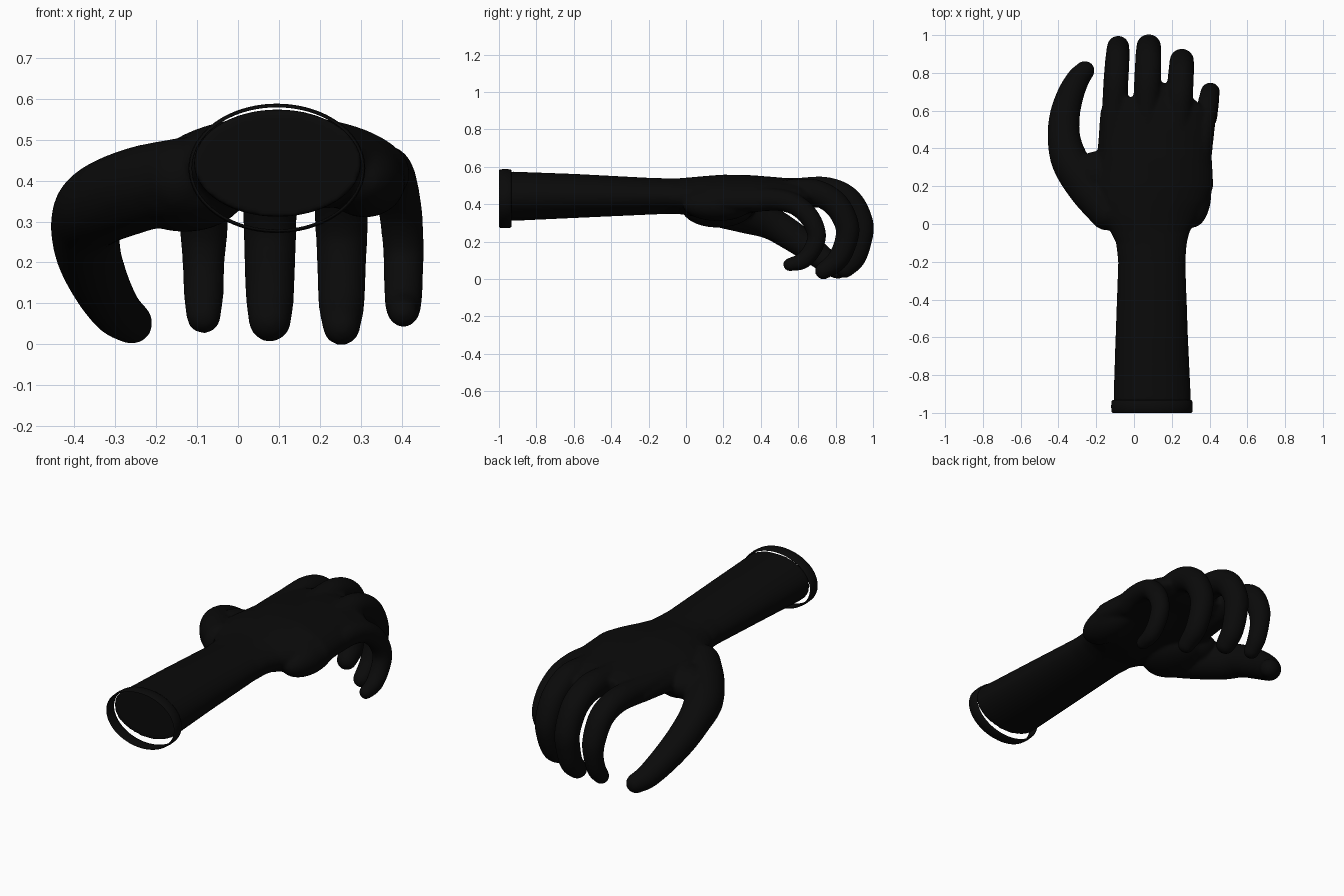
import bpy, bmesh, math
from mathutils import Vector, Matrix

black = bpy.data.materials.new("soft black")
black.diffuse_color = (0.003, 0.003, 0.003, 1)


def spline(keys, steps):
    """Catmull-Rom samples through keys of (x, y, z, radius)."""
    k = [Vector(p) for p in keys]
    k = [2 * k[0] - k[1]] + k + [2 * k[-1] - k[-2]]
    out = []
    for i in range(1, len(k) - 2):
        a, b, c, d = k[i - 1:i + 3]
        for s in range(steps):
            t = s / steps
            out.append(0.5 * (2 * b + (c - a) * t + (2 * a - 5 * b + 4 * c - d) * t * t
                              + (3 * b - a - 3 * c + d) * t ** 3))
    return out + [k[-2]]


def add_digit(bm, keys):
    """Rounded finger: closely packed balls along a smooth path, fused by the remesh."""
    for x, y, z, r in spline(keys, 9):
        bmesh.ops.create_icosphere(bm, subdivisions=3, radius=r,
                                   matrix=Matrix.Translation((x, y, z)))


def add_ball(bm, loc, size):
    bmesh.ops.create_icosphere(bm, subdivisions=4, radius=1,
                               matrix=Matrix.Translation(loc) @ Matrix.Diagonal((*size, 1)))


def add_loft(bm, sections, n=48):
    """Closed loft of oval sections (y, x0, x1, z0, z1, arch)."""
    rings = []
    for y, x0, x1, z0, z1, arch in sections:
        ring = []
        for i in range(n):
            a = 2 * math.pi * i / n
            c, s = math.cos(a), math.sin(a)
            e = 2 / (2 + 0.5 * min(1, arch * 20))
            u = math.copysign(abs(c) ** e, c)
            v = math.copysign(abs(s) ** e, s)
            ring.append(bm.verts.new(((x0 + x1) / 2 + u * (x1 - x0) / 2, y,
                                      (z0 + z1) / 2 + v * (z1 - z0) / 2 - arch * u * u)))
        rings.append(ring)
    for p, q in zip(rings, rings[1:]):
        for i in range(n):
            j = (i + 1) % n
            bm.faces.new((p[i], p[j], q[j], q[i]))
    bm.faces.new(rings[0][::-1])
    bm.faces.new(rings[-1])


def make_object(name, bm):
    bmesh.ops.recalc_face_normals(bm, faces=bm.faces)
    me = bpy.data.meshes.new(name)
    bm.to_mesh(me)
    bm.free()
    me.materials.append(black)
    for p in me.polygons:
        p.use_smooth = True
    ob = bpy.data.objects.new(name, me)
    bpy.context.collection.objects.link(ob)
    return ob


hand = bmesh.new()

# forearm, wrist and palm
add_loft(hand, [
    (-0.945, -0.108, 0.302, 0.311, 0.575, 0),
    (-0.90, -0.108, 0.300, 0.312, 0.573, 0),
    (-0.60, -0.098, 0.286, 0.326, 0.562, 0),
    (-0.20, -0.084, 0.272, 0.344, 0.541, 0),
    (-0.10, -0.095, 0.280, 0.348, 0.538, 0),
    (-0.04, -0.125, 0.295, 0.348, 0.538, 0.005),
    (0.04, -0.180, 0.345, 0.335, 0.545, 0.015),
    (0.12, -0.210, 0.395, 0.330, 0.552, 0.025),
    (0.20, -0.215, 0.420, 0.335, 0.558, 0.03),
    (0.35, -0.195, 0.412, 0.355, 0.555, 0.04),
    (0.50, -0.185, 0.406, 0.385, 0.543, 0.045),
    (0.60, -0.178, 0.390, 0.400, 0.532, 0.045),
    (0.67, -0.140, 0.310, 0.425, 0.515, 0.03)])

# fleshy pads at the thumb base and outer heel, thumb web, finger web
add_ball(hand, (-0.13, 0.17, 0.375), (0.15, 0.19, 0.10))
add_ball(hand, (0.31, 0.17, 0.40), (0.10, 0.19, 0.09))
add_ball(hand, (-0.20, 0.26, 0.395), (0.11, 0.125, 0.085))
add_ball(hand, (0.15, 0.68, 0.455), (0.04, 0.07, 0.05))

# thumb
add_digit(hand, [(-0.14, 0.065, 0.405, 0.10), (-0.245, 0.19, 0.378, 0.105),
                 (-0.335, 0.325, 0.342, 0.10), (-0.370, 0.45, 0.30, 0.088),
                 (-0.367, 0.57, 0.228, 0.081), (-0.338, 0.68, 0.15, 0.072),
                 (-0.298, 0.765, 0.083, 0.062), (-0.26, 0.812, 0.052, 0.052)])

# four fingers: (x at base, x at tip, side profile of y, z, radius)
fingers = [
    (-0.112, -0.084, [(0.40, 0.43, 0.070), (0.58, 0.44, 0.068), (0.75, 0.447, 0.067),
                      (0.87, 0.40, 0.065), (0.933, 0.29, 0.060), (0.936, 0.20, 0.052),
                      (0.91, 0.12, 0.049), (0.87, 0.068, 0.042)]),
    (0.063, 0.078, [(0.40, 0.47, 0.074), (0.58, 0.468, 0.073), (0.75, 0.474, 0.072),
                    (0.87, 0.42, 0.070), (0.936, 0.30, 0.066), (0.93, 0.20, 0.063),
                    (0.90, 0.11, 0.059), (0.85, 0.058, 0.052)]),
    (0.228, 0.253, [(0.40, 0.455, 0.072), (0.55, 0.46, 0.072), (0.69, 0.462, 0.071),
                    (0.80, 0.40, 0.069), (0.860, 0.29, 0.065), (0.855, 0.20, 0.061),
                    (0.81, 0.102, 0.057), (0.735, 0.043, 0.046)]),
    (0.348, 0.404, [(0.36, 0.42, 0.064), (0.47, 0.425, 0.060), (0.58, 0.40, 0.057),
                    (0.66, 0.33, 0.054), (0.698, 0.24, 0.051), (0.68, 0.165, 0.049),
                    (0.625, 0.098, 0.045), (0.555, 0.077, 0.036)]),
]
for xb, xt, prof in fingers:
    add_digit(hand, [(xb + (xt - xb) * min(1, i / 3.5), y, z, r)
                     for i, (y, z, r) in enumerate(prof)])

hand_ob = make_object("hand_and_forearm", hand)
rm = hand_ob.modifiers.new("fuse", 'REMESH')
rm.mode = 'VOXEL'
rm.voxel_size = 0.009
rm.use_smooth_shade = True
sm = hand_ob.modifiers.new("soften", 'SMOOTH')
sm.factor = 0.5
sm.iterations = 8

# loose cuff: thin rounded band swept round an oval
cuff = bmesh.new()
profile = [(-1.0, 0.001), (-0.994, 0.006), (-0.965, 0.008), (-0.94, 0.006), (-0.932, 0.001),
           (-0.94, -0.001), (-0.965, 0.001), (-0.994, -0.001)]
N = 96
rings = []
for i in range(N):
    a = 2 * math.pi * i / N
    rings.append([cuff.verts.new((0.095 + (0.208 + d) * math.cos(a), y,
                                  0.430 + (0.150 + d) * math.sin(a))) for y, d in profile])
for i in range(N):
    p, q = rings[i], rings[(i + 1) % N]
    for j in range(len(profile)):
        k = (j + 1) % len(profile)
        cuff.faces.new((p[j], p[k], q[k], q[j]))
make_object("cuff_band", cuff)
